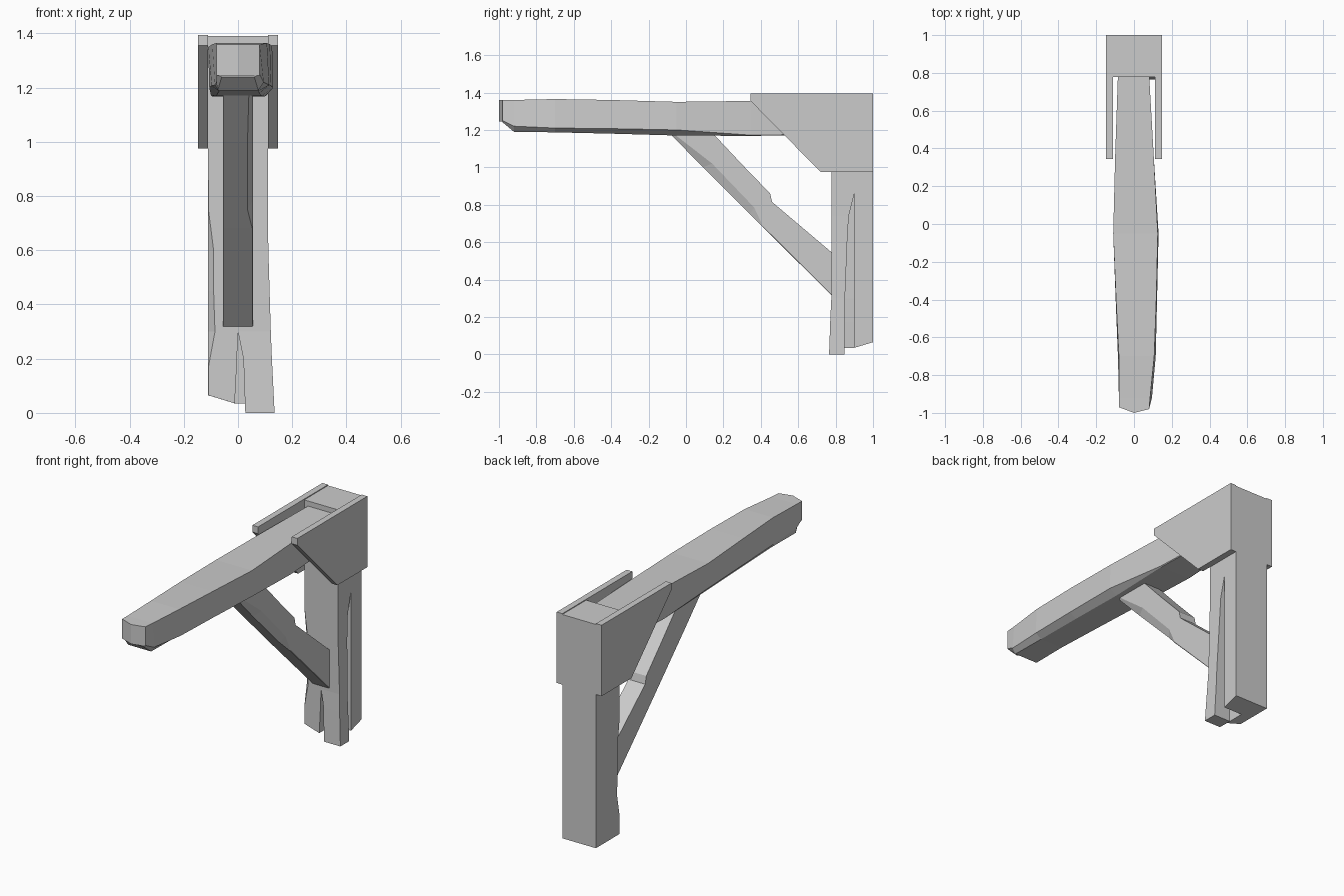
import bpy, bmesh

cube = bpy.data.objects.get("Cube")
if cube:
    bpy.data.objects.remove(cube, do_unlink=True)

mat = bpy.data.materials.new("plain_grey")
mat.use_nodes = True
GREY = (0.6, 0.6, 0.6, 1)
mat.diffuse_color = GREY
mat.node_tree.nodes["Principled BSDF"].inputs["Base Color"].default_value = GREY


def loft(name, rings):
    """Skin matching rings of points and close both ends."""
    bm = bmesh.new()
    loops = [[bm.verts.new(p) for p in ring] for ring in rings]
    for a, b in zip(loops, loops[1:]):
        for i in range(len(a)):
            j = (i + 1) % len(a)
            bm.faces.new((a[i], a[j], b[j], b[i]))
    bm.faces.new(loops[0][::-1])
    bm.faces.new(loops[-1])
    bmesh.ops.recalc_face_normals(bm, faces=bm.faces)
    mesh = bpy.data.meshes.new(name)
    bm.to_mesh(mesh)
    bm.free()
    mesh.materials.append(mat)
    obj = bpy.data.objects.new(name, mesh)
    bpy.context.collection.objects.link(obj)
    return obj


def rect(x0, x1, y0, y1, z):
    return [(x0, y0, z), (x1, y0, z), (x1, y1, z), (x0, y1, z)]


FRONT, BACK, HALF = 0.777, 1.0, 0.11
SPLIT = 0.86

# Solid upper post
loft("post_top", [rect(-HALF, HALF, FRONT, BACK, z) for z in (SPLIT, 1.39)])


# Lower post with a missing corner for the splinter and a chipped front edge
def post_ring(z, chip, tilt=0.0, crack=0.0):
    return [(-HALF, FRONT + chip, z + tilt), (-HALF + chip, FRONT, z + tilt),
            (-crack, FRONT, z), (-crack, 0.9, z), (HALF, 0.9, z),
            (HALF, BACK, z + tilt), (-HALF, BACK, z + tilt)]


loft("post_lower", [post_ring(0.035, 0.001, 0.03, 0.012), post_ring(0.17, 0.001, 0, 0.005),
                    post_ring(0.3, 0.025), post_ring(0.45, 0.02),
                    post_ring(0.6, 0.02), post_ring(0.75, 0.001),
                    post_ring(SPLIT, 0.001)])

# Split corner bending away from the post
loft("post_splinter", [rect(0.027, 0.135, 0.765, 0.848, 0),
                       rect(0.02, 0.125, 0.772, 0.85, 0.2),
                       rect(0, 0.121, 0.777, 0.85, 0.3),
                       rect(0, 0.112, FRONT, 0.862, 0.6),
                       rect(0, HALF, FRONT, 0.87, 0.74),
                       rect(0, HALF, FRONT, 0.9, SPLIT)])

# Side plates of the joint
plate = [(0.345, 1.395), (0.345, 1.355), (0.72, 0.975), (1.0, 0.975), (1.0, 1.395)]
for name, side in (("left_plate", 1), ("right_plate", -1)):
    loft(name, [[(side * x, y, z) for y, z in plate] for x in (HALF, 0.147)])


# Hewn arm: y, top left, top right, side left, side right, top z, side z,
# bottom left, bottom right, bottom z
def arm_ring(y, tl, tr, sl, sr, zt, zs, bl, br, zb):
    return [(tl, y, zt), (tr, y, zt), (sr, y, zs),
            (br, y, zb), (bl, y, zb), (sl, y, zs)]


arm = [arm_ring(-0.92, -0.08, 0.085, -0.08, 0.095, 1.36, 1.22, -0.075, 0.075, 1.19),
       arm_ring(-0.70, -0.08, 0.107, -0.085, 0.115, 1.365, 1.21, -0.07, 0.075, 1.187),
       arm_ring(-0.40, -0.095, 0.118, -0.097, 0.122, 1.36, 1.207, -0.075, 0.08, 1.18),
       arm_ring(-0.05, -0.11, 0.126, -0.106, 0.13, 1.35, 1.2, -0.08, 0.085, 1.17),
       arm_ring(0.35, -0.1, 0.105, -0.1, 0.105, 1.355, 1.172, -0.095, 0.1, 1.168),
       arm_ring(0.79, -0.085, 0.08, -0.085, 0.08, 1.36, 1.178, -0.08, 0.078, 1.175)]
# Blunt tip slanting back underneath
tip = [(-0.08, -0.97, 1.36), (0.08, -0.98, 1.36), (0.08, -0.98, 1.25),
       (0.06, -0.98, 1.24), (-0.06, -0.97, 1.24), (-0.08, -0.97, 1.25)]
loft("arm", [tip] + arm)
nose = [(-0.08, -0.97), (0, -1.0), (0.08, -0.98)]
loft("arm_tip", [[(x, y, z) for x, y in nose] for z in (1.245, 1.36)])


# Diagonal brace with a chipped lower edge
def brace_ring(low, mid, high, chip):
    w = 0.055
    return [(-w, *high), (w, *high), (w, *mid), (w - chip, *low), (-w, *low)]


loft("brace", [brace_ring((-0.08, 1.175), (-0.06, 1.175), (0.15, 1.175), 0.015),
               brace_ring((0.09, 1.0), (0.14, 1.02), (0.3, 1.015), 0.02),
               brace_ring((0.34, 0.75), (0.365, 0.785), (0.45, 0.86), 0.02),
               brace_ring((0.41, 0.68), (0.412, 0.683), (0.46, 0.815), 0.002),
               brace_ring((0.785, 0.31), (0.785, 0.313), (0.785, 0.54), 0.002)])
